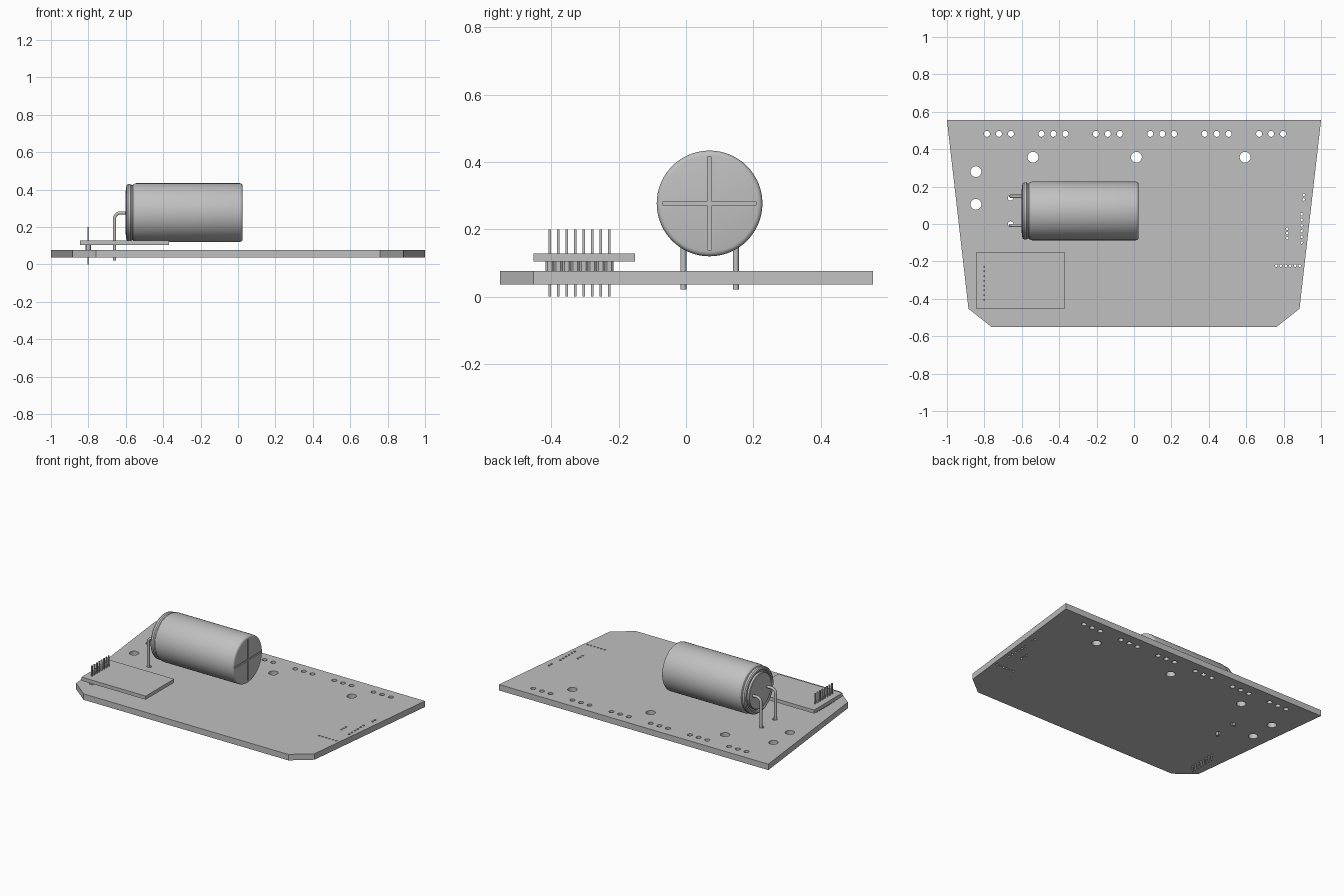
import bpy, bmesh, math
from mathutils import Matrix, Vector

cube = bpy.data.objects.get("Cube")
if cube:
    bpy.data.objects.remove(cube, do_unlink=True)

grey = bpy.data.materials.new("plain_grey")
grey.use_nodes = True
grey.diffuse_color = (0.53, 0.53, 0.53, 1)
grey.node_tree.nodes["Principled BSDF"].inputs["Base Color"].default_value = grey.diffuse_color


def finish(name, data, angle=35):
    """Link an object and give it the material and sharp-edged smooth shading."""
    ob = bpy.data.objects.new(name, data)
    bpy.context.collection.objects.link(ob)
    if ob.type == 'CURVE':
        bpy.ops.object.select_all(action='DESELECT')
        ob.select_set(True)
        bpy.context.view_layer.objects.active = ob
        bpy.ops.object.convert(target='MESH')
        ob = bpy.context.object
    me = ob.data
    me.materials.clear()
    me.materials.append(grey)
    bm = bmesh.new()
    bm.from_mesh(me)
    bmesh.ops.remove_doubles(bm, verts=bm.verts, dist=1e-5)
    bmesh.ops.recalc_face_normals(bm, faces=bm.faces)
    bm.to_mesh(me)
    bm.free()
    me.shade_smooth()
    me.set_sharp_from_angle(angle=math.radians(angle))
    return ob


def add_box(bm, lo, hi):
    lo, hi = Vector(lo), Vector(hi)
    size = Matrix.Diagonal((hi - lo).to_4d())
    size[3][3] = 1
    bmesh.ops.create_cube(bm, size=1, matrix=Matrix.Translation((lo + hi) / 2) @ size)


def to_mesh(name, bm):
    me = bpy.data.meshes.new(name)
    bm.to_mesh(me)
    bm.free()
    return me


def add_spline(curve, points, closed):
    s = curve.splines.new('POLY')
    s.points.add(len(points) - 1)
    for p, co in zip(s.points, points):
        p.co = (*co, 1)
    s.use_cyclic_u = closed


# Pin row positions shared by the board and the header
PIN_X, PITCH = -0.80, 0.0253
pin_ys = [-0.405 + PITCH * i for i in range(8)]

# Hole list: (x, y, radius)
holes = [(-0.722 + 0.291 * g + 0.064 * k, 0.482, 0.016) for g in range(6) for k in (-1, 0, 1)]
holes += [(x, 0.357, 0.029) for x in (-0.54, 0.013, 0.594)]
holes += [(-0.845, y, 0.029) for y in (0.28, 0.105)]
holes += [(-0.66, y, 0.015) for y in (0.14, 0.0)]
holes += [(0.908, y, 0.007) for y in (0.156, 0.131)]
holes += [(0.896, 0.053 - 0.0305 * i, 0.007) for i in range(6)]
holes += [(0.82, -0.025 - 0.025 * i, 0.007) for i in range(3)]
holes += [(0.76 + 0.0253 * i, -0.223, 0.007) for i in range(6)]
holes += [(PIN_X, y, 0.008) for y in pin_ys]

# Main board: filled outline with the holes as inner loops
cu = bpy.data.curves.new("main_board", 'CURVE')
cu.dimensions, cu.fill_mode, cu.extrude = '2D', 'BOTH', 0.02
right = [(0.76, -0.552), (0.885, -0.453), (1.0, 0.555)]
outline = right + [(-x, y) for x, y in reversed(right)]
add_spline(cu, [(x, y, 0) for x, y in outline], True)
for x, y, r in holes:
    n = 24 if r > 0.01 else 12
    ring = [2 * math.pi * i / n for i in range(n)]
    add_spline(cu, [(x + r * math.cos(a), y + r * math.sin(a), 0) for a in ring], True)
board = finish("main_board", cu)
board.location.z = 0.057

# Small raised module board
bm = bmesh.new()
add_box(bm, (-0.845, -0.453, 0.105), (-0.368, -0.152, 0.129))
finish("module_board", to_mesh("module_board", bm))

# Header body: one chamfered block per pin
bm = bmesh.new()
for y in pin_ys:
    w, c, d, z0 = PITCH / 2, 0.006, 0.015, 0.077
    shape = [(d, w - c), (d - c, w), (c - d, w), (-d, w - c),
             (-d, c - w), (c - d, -w), (d - c, -w), (d, c - w)]
    face = bm.faces.new([bm.verts.new((PIN_X + a, y + b, z0)) for a, b in shape])
    ext = bmesh.ops.extrude_face_region(bm, geom=[face])["geom"]
    bmesh.ops.translate(bm, vec=(0, 0, 0.028), verts=[v for v in ext if isinstance(v, bmesh.types.BMVert)])
finish("header_body", to_mesh("header_body", bm))

# Header pins
bm = bmesh.new()
for y in pin_ys:
    add_box(bm, (PIN_X - 0.004, y - 0.004, 0), (PIN_X + 0.004, y + 0.004, 0.2))
finish("header_pins", to_mesh("header_pins", bm))

# Capacitor can: profile (x, radius) turned around the x axis
CY, CZ, R = 0.07, 0.277, 0.157
profile = [(-0.585, 0), (-0.585, 0.128), (-0.594, 0.131), (-0.598, 0.138), (-0.595, 0.147),
           (-0.588, 0.152), (-0.575, 0.152), (-0.568, 0.147), (-0.562, 0.147),
           (-0.555, 0.154), (-0.545, R), (0.010, R), (0.018, 0.155), (0.023, 0.150),
           (0.025, 0.143), (0.025, 0)]


def lathe(name, pts):
    bm = bmesh.new()
    vs = [bm.verts.new((x, CY, CZ + r)) for x, r in pts]
    es = [bm.edges.new(pair) for pair in zip(vs, vs[1:])]
    bmesh.ops.spin(bm, geom=vs + es, cent=(0, CY, CZ), axis=(1, 0, 0),
                   angle=2 * math.pi, steps=72, use_merge=True)
    return finish(name, to_mesh(name, bm))


can = lathe("capacitor_can", profile)
lathe("capacitor_seal", [(-0.58, 0), (-0.58, 0.118), (-0.599, 0.118), (-0.602, 0.115), (-0.602, 0)])

# Cross-shaped vent score cut into the end of the can
cutters = []
for hy, hz in ((0.138, 0.006), (0.006, 0.138)):
    bm = bmesh.new()
    add_box(bm, (0.019, CY - hy, CZ - hz), (0.05, CY + hy, CZ + hz))
    cutter = finish("score_cutter", to_mesh("score_cutter", bm))
    cutter.hide_render = True
    mod = can.modifiers.new("score", 'BOOLEAN')
    mod.operation, mod.object, mod.solver = 'DIFFERENCE', cutter, 'EXACT'
    cutters.append(cutter)
bpy.context.view_layer.objects.active = can
for mod in list(can.modifiers):
    bpy.ops.object.modifier_apply(modifier=mod.name)
for cutter in cutters:
    bpy.data.objects.remove(cutter, do_unlink=True)
can.data.set_sharp_from_angle(angle=math.radians(35))

# Capacitor leads: bent round wires
LX, LZ, BEND = -0.66, 0.275, 0.03
for name, y in (("capacitor_lead_back", 0.148), ("capacitor_lead_front", -0.008)):
    cu = bpy.data.curves.new(name, 'CURVE')
    cu.dimensions, cu.bevel_depth, cu.bevel_resolution, cu.use_fill_caps = '3D', 0.009, 3, True
    arc = [math.pi / 2 * (1 + i / 8) for i in range(9)]
    path = [(-0.59, y, LZ)]
    path += [(LX + BEND + BEND * math.cos(a), y, LZ - BEND + BEND * math.sin(a)) for a in arc]
    path += [(LX, y, 0.022)]
    add_spline(cu, path, False)
    finish(name, cu, 50)
